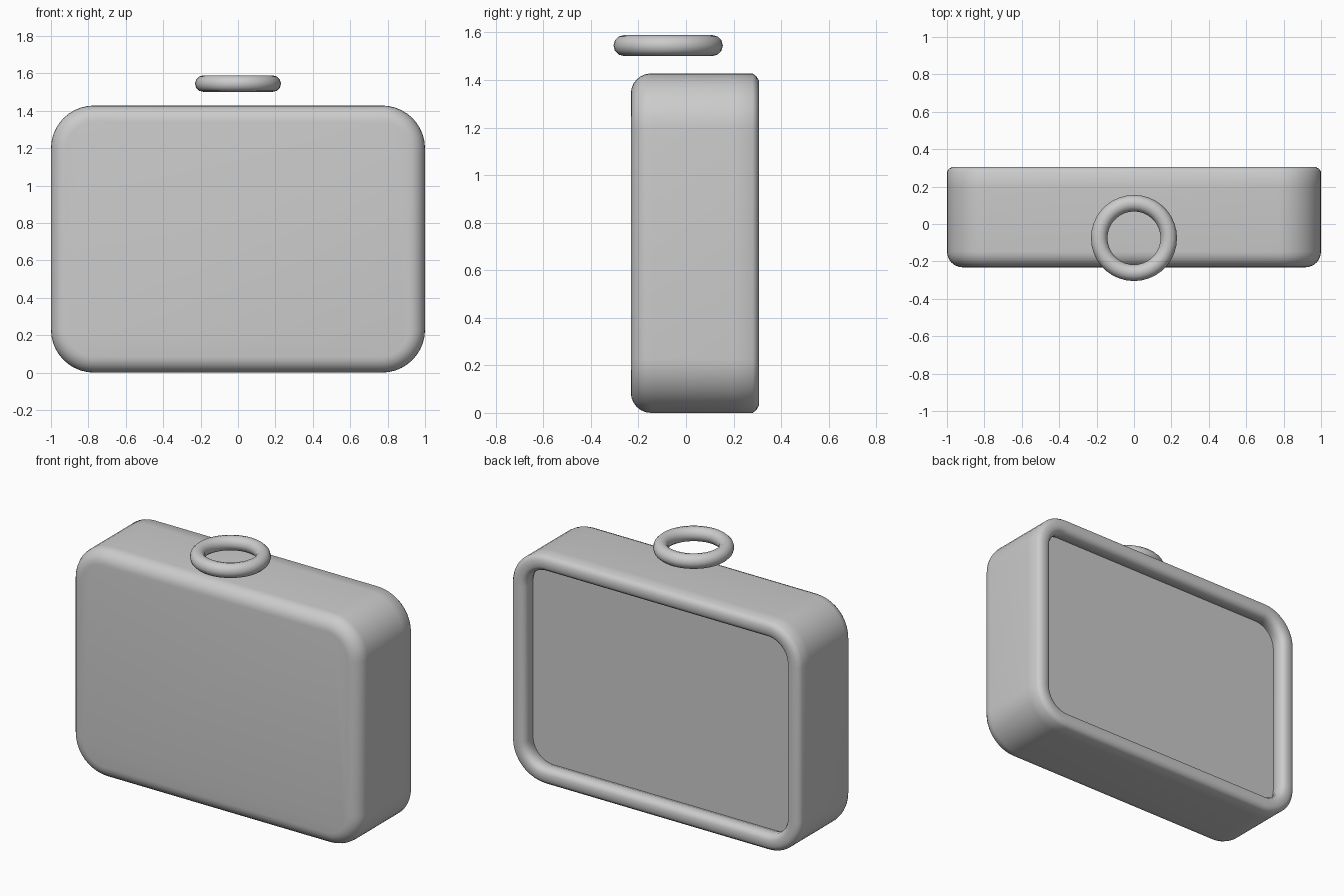
import bpy, bmesh, math

if "Cube" in bpy.data.objects:
    bpy.data.objects.remove(bpy.data.objects["Cube"])

W, H, R = 1.0, 1.428, 0.23   # half width, height, corner radius of the case

grey = bpy.data.materials.new("plain grey")
grey.diffuse_color = (0.6, 0.6, 0.6, 1)
grey.use_nodes = True
grey.node_tree.nodes["Principled BSDF"].inputs["Base Color"].default_value = grey.diffuse_color


def outline(inset, y, seg=10):
    """Rounded rectangle in the xz plane, shrunk by inset, at depth y."""
    r = R - inset
    pts = []
    for i, (sx, sz) in enumerate([(1, 1), (-1, 1), (-1, -1), (1, -1)]):
        cx, cz = sx * (W - R), H / 2 + sz * (H / 2 - R)
        for k in range(seg + 1):
            a = math.pi / 2 * (i + k / seg)
            pts.append((cx + r * math.cos(a), y, cz + r * math.sin(a)))
    return pts


def loft(name, section, closed):
    """Join outlines given as (inset, y); closed wraps round, otherwise cap both ends."""
    bm = bmesh.new()
    rings = [[bm.verts.new(p) for p in outline(*s)] for s in section]
    pairs = list(zip(rings, rings[1:]))
    if closed:
        pairs.append((rings[-1], rings[0]))
    else:
        bm.faces.new(rings[0])
        bm.faces.new(rings[-1])
    for a, b in pairs:
        n = len(a)
        for i in range(n):
            j = (i + 1) % n
            bm.faces.new((a[i], a[j], b[j], b[i]))
    bmesh.ops.recalc_face_normals(bm, faces=bm.faces)
    me = bpy.data.meshes.new(name)
    bm.to_mesh(me)
    bm.free()
    ob = bpy.data.objects.new(name, me)
    bpy.context.collection.objects.link(ob)
    return finish(ob, 50)


def finish(ob, angle):
    ob.data.materials.append(grey)
    bpy.ops.object.select_all(action='DESELECT')
    ob.select_set(True)
    bpy.context.view_layer.objects.active = ob
    bpy.ops.object.shade_smooth_by_angle(angle=math.radians(angle))
    return ob


# Case body: rounded front edge, flat back panel
B = 0.085
front = [(B * (1 - math.sin(a)), -0.232 + B * (1 - math.cos(a)))
         for a in (math.pi / 2 * k / 6 for k in range(7))]
loft("case_body", front + [(0, 0.208)], False)

# Raised rim round the back, rounded towards the rear
loft("back_rim", [(0, 0.206), (0, 0.28), (0.012, 0.296), (0.03, 0.306), (0.07, 0.306),
                  (0.088, 0.296), (0.1, 0.277), (0.1, 0.24), (0.088, 0.206)], True)

# Flat ring floating above the case
bpy.ops.mesh.primitive_torus_add(location=(0, -0.075, 1.545), major_radius=0.186,
                                 minor_radius=0.044, major_segments=36, minor_segments=12)
ring = bpy.context.object
ring.name = "top_ring"
finish(ring, 60)
